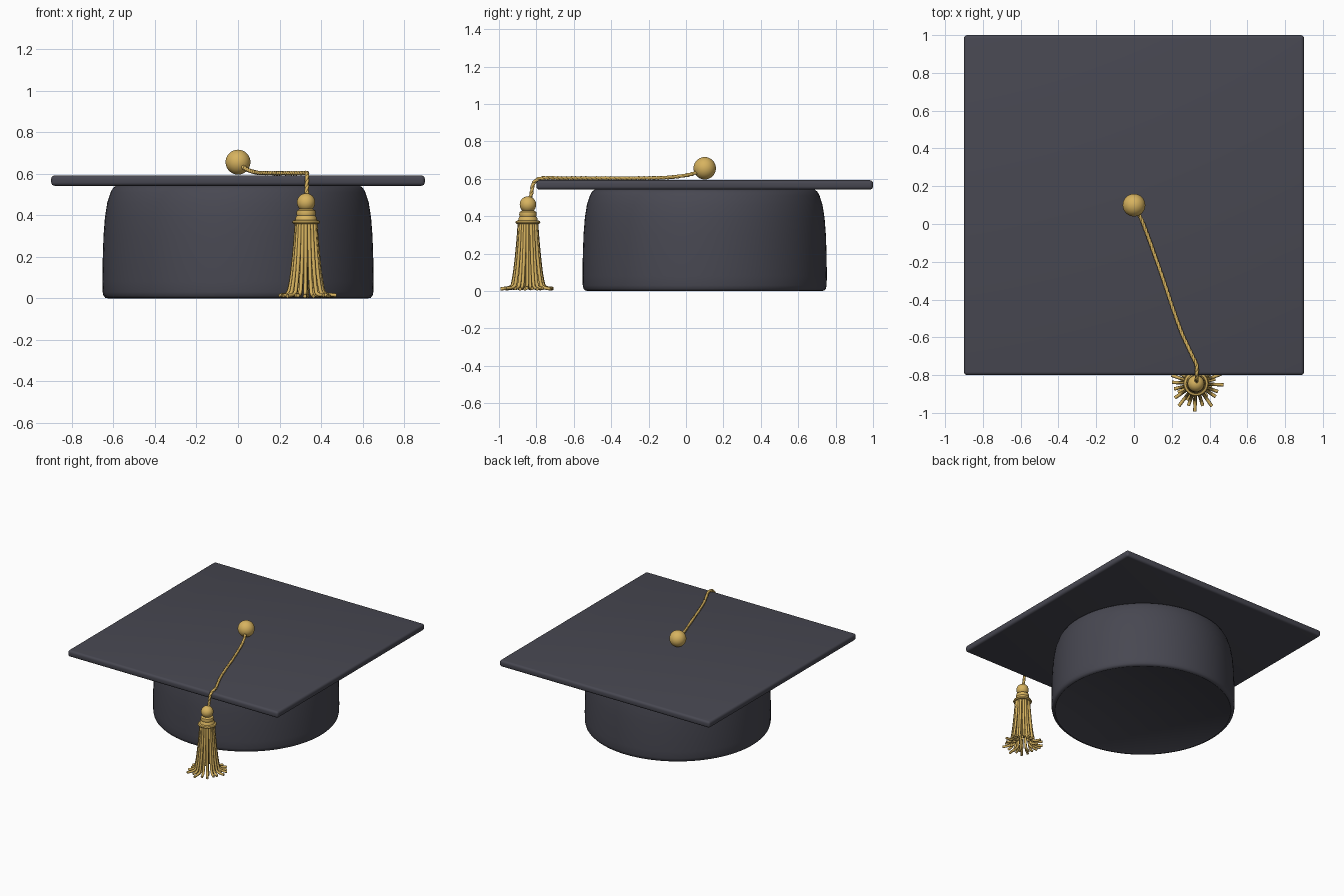
import bpy, bmesh, math, random
from mathutils import Vector

if "Cube" in bpy.data.objects:
    bpy.data.objects.remove(bpy.data.objects["Cube"])

random.seed(4)


def material(name, rgb):
    m = bpy.data.materials.new(name)
    m.diffuse_color = (*rgb, 1)
    m.use_nodes = True
    m.node_tree.nodes["Principled BSDF"].inputs["Base Color"].default_value = m.diffuse_color
    return m


CLOTH = material("charcoal cloth", (0.064, 0.064, 0.083))
GOLD = material("gold thread", (0.68, 0.45, 0.115))


def finish(ob, name, mat, angle=40):
    ob.name = name
    ob.data.materials.clear()
    ob.data.materials.append(mat)
    bpy.ops.object.select_all(action='DESELECT')
    ob.select_set(True)
    bpy.context.view_layer.objects.active = ob
    bpy.ops.object.shade_smooth_by_angle(angle=math.radians(angle))
    return ob


def lathe(name, profile, center, mat, segments=32):
    """Revolve (radius, z) points, listed upwards, about a vertical axis."""
    bm = bmesh.new()
    rings = []
    for r, z in profile:
        if r == 0:
            rings.append([bm.verts.new((0, 0, z))] * segments)
        else:
            rings.append([bm.verts.new((r * math.cos(a), r * math.sin(a), z))
                          for a in (2 * math.pi * i / segments for i in range(segments))])
    for lo, hi in zip(rings, rings[1:]):
        for i in range(segments):
            j = (i + 1) % segments
            bm.faces.new(list(dict.fromkeys((lo[i], lo[j], hi[j], hi[i]))))
    me = bpy.data.meshes.new(name)
    bm.to_mesh(me)
    bm.free()
    ob = bpy.data.objects.new(name, me)
    bpy.context.collection.objects.link(ob)
    ob.location = center
    return finish(ob, name, mat)


def tubes(name, paths, radius, mat, sides=2):
    """Sweep a round section along every path, as one mesh."""
    cu = bpy.data.curves.new(name, 'CURVE')
    cu.dimensions = '3D'
    cu.bevel_depth = radius
    cu.bevel_resolution = sides
    cu.use_fill_caps = True
    for path in paths:
        sp = cu.splines.new('POLY')
        sp.points.add(len(path) - 1)
        for p, co in zip(sp.points, path):
            p.co = (*co, 1)
    ob = bpy.data.objects.new(name, cu)
    bpy.context.collection.objects.link(ob)
    bpy.ops.object.select_all(action='DESELECT')
    ob.select_set(True)
    bpy.context.view_layer.objects.active = ob
    bpy.ops.object.convert(target='MESH')
    return finish(bpy.context.object, name, mat, 60)


def smooth_path(points, steps):
    """Catmull-Rom interpolation through the points."""
    p = [Vector(q) for q in points]
    p = [2 * p[0] - p[1]] + p + [2 * p[-1] - p[-2]]
    out = []
    for a, b, c, d in zip(p, p[1:], p[2:], p[3:]):
        for i in range(steps):
            t = i / steps
            out.append(0.5 * (2 * b + (c - a) * t + (2 * a - 5 * b + 4 * c - d) * t ** 2
                              + (3 * b - a - 3 * c + d) * t ** 3))
    return out + [p[-2]]


def ball(name, center, radius):
    bpy.ops.mesh.primitive_uv_sphere_add(segments=32, ring_count=16, radius=radius, location=center)
    return finish(bpy.context.object, name, GOLD)


# Square board with rounded rim
bpy.ops.mesh.primitive_cube_add(size=1, location=(0, 0.1, 0.567))
board = bpy.context.object
board.scale = (1.8, 1.8, 0.05)
bpy.ops.object.transform_apply(location=False, rotation=False, scale=True)
bev = board.modifiers.new("rounded rim", 'BEVEL')
bev.width = 0.017
bev.segments = 4
bpy.ops.object.modifier_apply(modifier=bev.name)
finish(board, "board", CLOTH)

# Skull cap: closed underside just inside the rolled brim, bowed wall, flat crown
lathe("skull_cap", [
    (0, 0.005), (0.618, 0.005), (0.626, 0.0), (0.639, 0.002),
    (0.648, 0.012), (0.652, 0.03), (0.653, 0.08), (0.652, 0.18), (0.648, 0.3), (0.641, 0.39),
    (0.63, 0.46), (0.614, 0.51), (0.603, 0.53), (0.585, 0.545), (0, 0.545)],
    (0, 0.1, 0), CLOTH, 96)

# Centre button
ball("button", (0, 0.1, 0.656), 0.06)

# Cord of two twisted strands, from the button over the front edge
cord = smooth_path([
    (0.01, 0.08, 0.642), (0.045, 0.01, 0.62), (0.09, -0.11, 0.606), (0.15, -0.28, 0.603),
    (0.2, -0.43, 0.603), (0.25, -0.57, 0.603), (0.3, -0.68, 0.603), (0.33, -0.745, 0.604),
    (0.332, -0.79, 0.598), (0.332, -0.817, 0.572), (0.331, -0.825, 0.53), (0.33, -0.835, 0.49)], 12)
strands = [[], []]
length = 0
for i, co in enumerate(cord):
    ahead, behind = cord[min(i + 1, len(cord) - 1)], cord[max(i - 1, 0)]
    tangent = (ahead - behind).normalized()
    side = tangent.cross(Vector((1, 0.35, 0))).normalized()
    other = tangent.cross(side)
    length += (co - behind).length
    turn = length / 0.055 * 2 * math.pi
    for k in (0, 1):
        a = turn + k * math.pi
        strands[k].append(co + 0.003 * (math.cos(a) * side + math.sin(a) * other))
tubes("cord", strands, 0.008, GOLD)

# Tassel head: knot ball, collar and binding ring
TX, TY = 0.328, -0.845
ball("tassel_knot", (TX, TY, 0.462), 0.044)
lathe("tassel_collar", [
    (0, 0.355), (0.05, 0.357), (0.063, 0.36), (0.067, 0.367), (0.063, 0.374), (0.052, 0.378),
    (0.05, 0.39), (0.044, 0.399), (0.047, 0.409), (0.044, 0.423), (0.03, 0.431), (0, 0.433)],
    (TX, TY, 0), GOLD)

# Tassel fringe: an outer ring that flares at the hem and an inner fill
fringe = []
for count, scale, reach in ((20, 1.0, 0.147), (10, 0.65, 0.11)):
    for i in range(count):
        a = 2 * math.pi * (i + random.uniform(-0.25, 0.25)) / count - math.pi / 2
        end = reach + (random.uniform(-0.03, 0.002) if i else 0)
        profile = [(0.046 * scale, 0.365), (0.054 * scale, 0.26), (0.066 * scale, 0.14),
                   (0.078 * scale, 0.06), (0.092 * scale, 0.022),
                   (end, 0.01 + random.uniform(0, 0.006))]
        fringe.append(smooth_path([(TX + r * math.cos(a), TY + r * math.sin(a), z)
                                   for r, z in profile], 3))
tubes("tassel_fringe", fringe, 0.009, GOLD)
